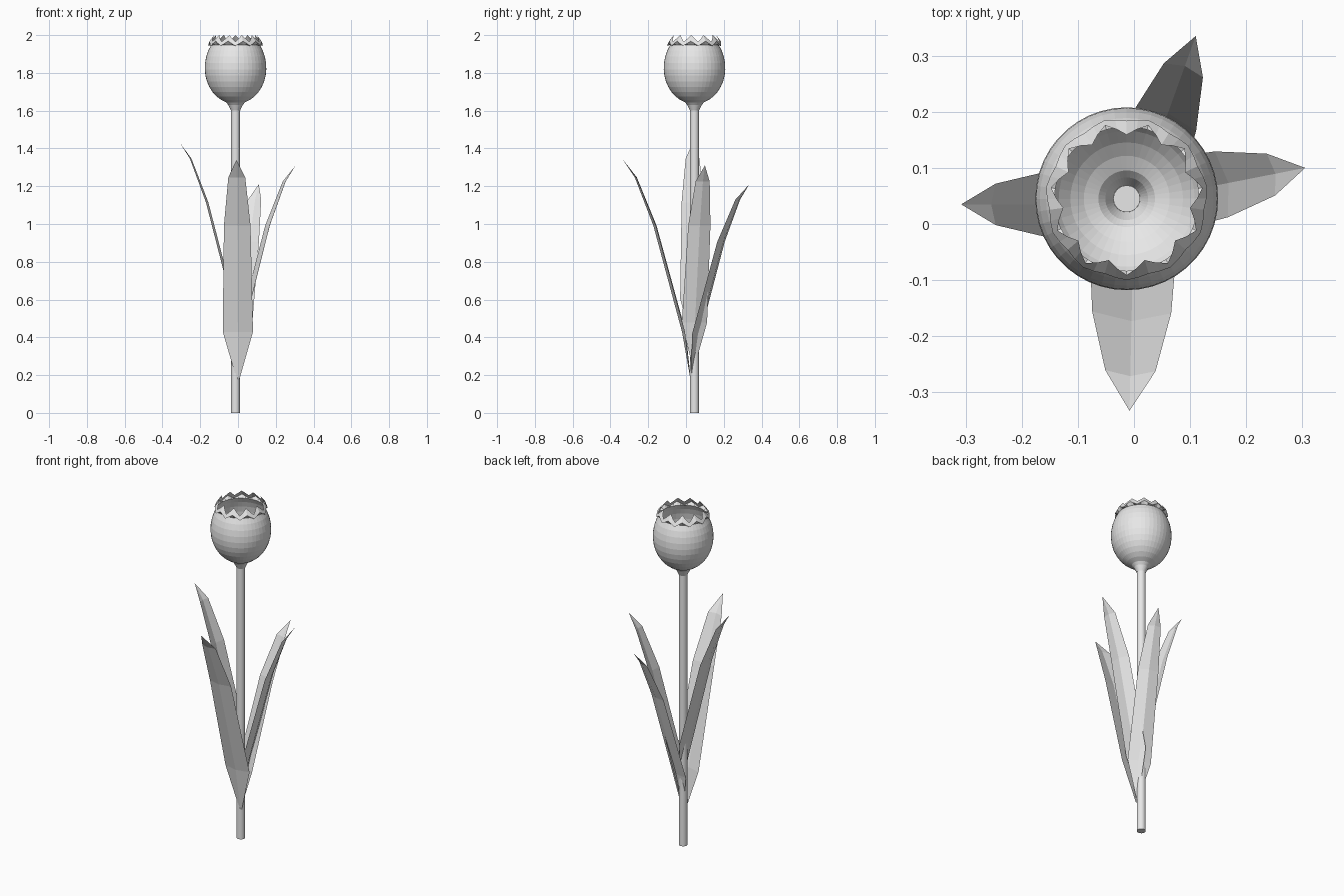
import bpy, bmesh, math
from mathutils import Vector

cube = bpy.data.objects.get("Cube")
if cube:
    bpy.data.objects.remove(cube, do_unlink=True)

grey = bpy.data.materials.new("light_grey")
grey.use_nodes = True
grey.diffuse_color = (0.8, 0.8, 0.8, 1)
grey.node_tree.nodes["Principled BSDF"].inputs["Base Color"].default_value = (0.8, 0.8, 0.8, 1)

CENTRE = Vector((-0.013, 0.045, 0))
SEGMENTS, TEETH = 44, 11


def finish(name, bm):
    mesh = bpy.data.meshes.new(name)
    bm.to_mesh(mesh)
    bm.free()
    mesh.materials.append(grey)
    obj = bpy.data.objects.new(name, mesh)
    bpy.context.collection.objects.link(obj)
    return obj


def bridge(bm, low, high):
    n = len(low)
    for i in range(n):
        j = (i + 1) % n
        bm.faces.new((low[i], low[j], high[j], high[i]))


def ring(bm, point, count):
    """Ring of vertices; point(angle) gives radius and height."""
    verts = []
    for i in range(count):
        a = 2 * math.pi * i / count - math.pi / 2
        r, z = point(a)
        verts.append(bm.verts.new(CENTRE + Vector((r * math.cos(a), r * math.sin(a), z))))
    return verts


# Stem
bm = bmesh.new()
rings = [ring(bm, lambda a, z=z: (0.024, z), 16) for z in (0, 1.615)]
bridge(bm, *rings)
bm.faces.new(rings[0][::-1])
bm.faces.new(rings[1])
stem = finish("stem", bm)
for p in stem.data.polygons:
    p.use_smooth = len(p.vertices) == 4


# Flower cup: neck, rounded body, then a toothed rim curling inward
def notch(a):
    """One at the notches, zero at the tooth tips."""
    return (1 + math.cos(TEETH * (a + math.pi / 2))) / 2


profile = [(0.024, 1.6), (0.038, 1.63)]
for i in range(12):
    t = math.radians(-72 + 10 * i)
    height = 0.19 if t < 0 else 0.2
    profile.append((0.163 * math.cos(t), 1.825 + height * math.sin(t)))

bm = bmesh.new()
rings = [ring(bm, lambda a, p=p: p, SEGMENTS) for p in profile]
rings.append(ring(bm, lambda a: (0.139 + 0.006 * notch(a), 1.968 - 0.025 * notch(a)), SEGMENTS))
rings.append(ring(bm, lambda a: (0.114 + 0.022 * notch(a), 2.0 - 0.035 * notch(a)), SEGMENTS))
for low, high in zip(rings, rings[1:]):
    bridge(bm, low, high)
bm.faces.new(rings[0][::-1])
finish("flower_cup", bm)


# Leaves: pointed blades folded along the midrib
# share of height, share of reach, share of width
BLADE = [(0, 0, 0.1), (0.215, 0.08, 1), (0.7, 0.51, 0.88), (0.92, 0.8, 0.56)]


def leaf(name, base, tip, half_width):
    base, tip = Vector(base), Vector(tip)
    span = tip - base
    out = Vector((span.x, span.y, 0))
    side = Vector((-out.y, out.x, 0)).normalized()
    fold = out.normalized() * 0.22
    bm = bmesh.new()
    rows = []
    for h, r, w in BLADE:
        mid = base + out * r + Vector((0, 0, span.z * h))
        half = half_width * w
        rows.append([bm.verts.new(mid - side * half),
                     bm.verts.new(mid + fold * half),
                     bm.verts.new(mid + side * half)])
    for a, b in zip(rows, rows[1:]):
        for i in range(2):
            bm.faces.new((a[i], a[i + 1], b[i + 1], b[i]))
    point = bm.verts.new(tip)
    for i in range(2):
        bm.faces.new((rows[-1][i], rows[-1][i + 1], point))
    finish(name, bm)


leaf("front_leaf", (0, 0.025, 0.18), (-0.008, -0.333, 1.34), 0.08)
leaf("right_leaf", (0, 0.035, 0.38), (-0.308, 0.035, 1.43), 0.066)
leaf("left_leaf", (0, 0.04, 0.25), (0.305, 0.1, 1.31), 0.068)
leaf("back_leaf", (0, 0.03, 0.2), (0.11, 0.335, 1.21), 0.066)
